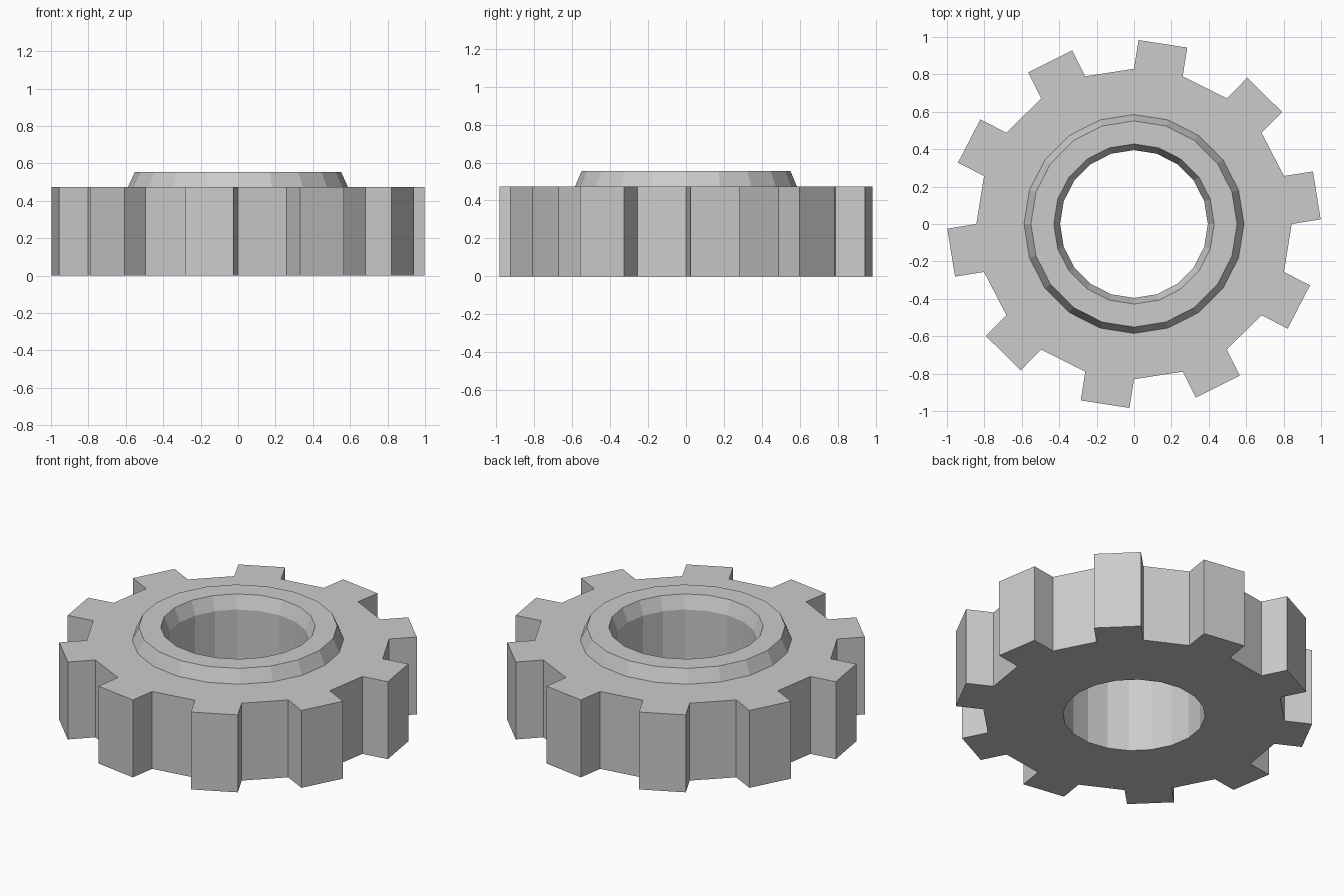
import bpy, bmesh
from math import cos, sin, tau

if "Cube" in bpy.data.objects:
    bpy.data.objects.remove(bpy.data.objects["Cube"])

SIDES = 20
# Lathe section: radius in x, radius in y, height
section = [
    (0.395, 0.395, 0.0),     # bore, bottom
    (0.843, 0.830, 0.0),     # rim, bottom
    (0.843, 0.830, 0.474),   # rim, top
    (0.588, 0.585, 0.474),   # collar foot
    (0.551, 0.551, 0.555),   # collar outer edge
    (0.429, 0.428, 0.555),   # collar inner edge
    (0.395, 0.395, 0.474),   # bore, top
]

bm = bmesh.new()
rings = [[bm.verts.new((rx * cos(tau * i / SIDES), ry * sin(tau * i / SIDES), z))
          for i in range(SIDES)] for rx, ry, z in section]

# Skin the closed section, remembering the outer rim faces
rim = []
for k, a in enumerate(rings):
    b = rings[(k + 1) % len(rings)]
    for i in range(SIDES):
        j = (i + 1) % SIDES
        f = bm.faces.new((a[i], a[j], b[j], b[i]))
        if k == 1:
            rim.append(f)
bmesh.ops.recalc_face_normals(bm, faces=bm.faces)

# Teeth: every second rim face pushed straight out
for f in rim[::2]:
    push = f.normal * 0.157
    push.y *= 0.99
    out = bmesh.ops.extrude_face_region(bm, geom=[f])["geom"]
    bmesh.ops.translate(bm, vec=push,
                        verts=[v for v in out if isinstance(v, bmesh.types.BMVert)])
    if f.is_valid:
        bmesh.ops.delete(bm, geom=[f], context='FACES_ONLY')
bmesh.ops.recalc_face_normals(bm, faces=bm.faces)

mesh = bpy.data.meshes.new("gear_wheel")
bm.to_mesh(mesh)
bm.free()
bpy.context.collection.objects.link(bpy.data.objects.new("gear_wheel", mesh))
